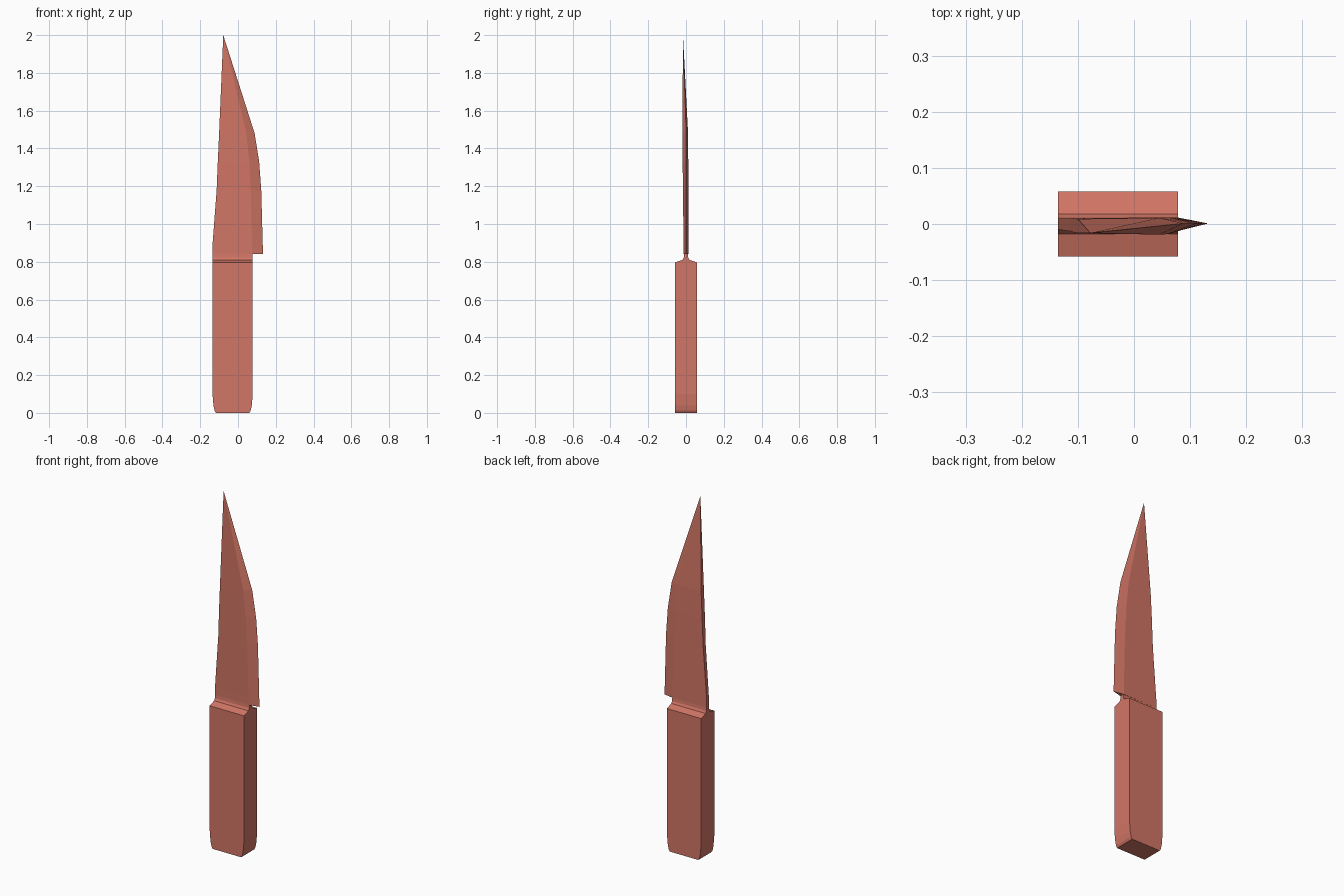
import bpy
import bmesh

cube = bpy.data.objects.get("Cube")
if cube:
    bpy.data.objects.remove(cube, do_unlink=True)

# One flat terracotta colour
red = bpy.data.materials.new("terracotta red")
red.use_nodes = True
red.diffuse_color = (0.64, 0.18, 0.13, 1)
red.node_tree.nodes["Principled BSDF"].inputs["Base Color"].default_value = red.diffuse_color


def loft(name, rings, tip=None):
    """Skin equal-length rings from bottom to top, ending in a cap or a point."""
    bm = bmesh.new()
    rows = [[bm.verts.new(p) for p in ring] for ring in rings]
    n = len(rows[0])
    bm.faces.new(rows[0][::-1])
    for low, high in zip(rows, rows[1:]):
        for i in range(n):
            j = (i + 1) % n
            bm.faces.new((low[i], low[j], high[j], high[i]))
    if tip:
        point = bm.verts.new(tip)
        for i in range(n):
            bm.faces.new((rows[-1][i], rows[-1][(i + 1) % n], point))
    else:
        bm.faces.new(rows[-1])
    bmesh.ops.recalc_face_normals(bm, faces=bm.faces)
    mesh = bpy.data.meshes.new(name)
    bm.to_mesh(mesh)
    bm.free()
    mesh.materials.append(red)
    obj = bpy.data.objects.new(name, mesh)
    bpy.context.collection.objects.link(obj)
    return obj


def handle_ring(z, inset, half):
    left, right = -0.135 + inset, 0.078 - inset
    return [(left, -half, z), (right, -half, z), (right, half, z), (left, half, z)]


def blade_ring(z, spine, ridge, edge, front, back):
    return [(spine, front, z), (ridge, front - 0.003, z), (edge, 0.001, z),
            (ridge, back + 0.002, z), (spine, back, z)]


# Handle: rounded butt, straight grip, sloped shoulder and thin neck
loft("handle", [handle_ring(*r) for r in (
    (0, 0.018, 0.058), (0.012, 0.011, 0.058), (0.04, 0.005, 0.058),
    (0.1, 0, 0.058), (0.797, 0, 0.058), (0.81, 0, 0.018),
    (0.822, 0, 0.012), (0.842, 0, 0.010))])

# Blade: flat spine, flat cheeks and a bevel ground to the cutting edge
loft("blade", [blade_ring(*r) for r in (
    (0.84, -0.135, 0.076, 0.132, -0.010, 0.010),
    (0.89, -0.135, 0.075, 0.131, -0.010, 0.010),
    (1.18, -0.113, 0.068, 0.123, -0.013, 0.010),
    (1.33, -0.107, 0.060, 0.112, -0.015, 0.010),
    (1.48, -0.100, 0.045, 0.088, -0.016, 0.009))],
    tip=(-0.078, -0.016, 2.0))
